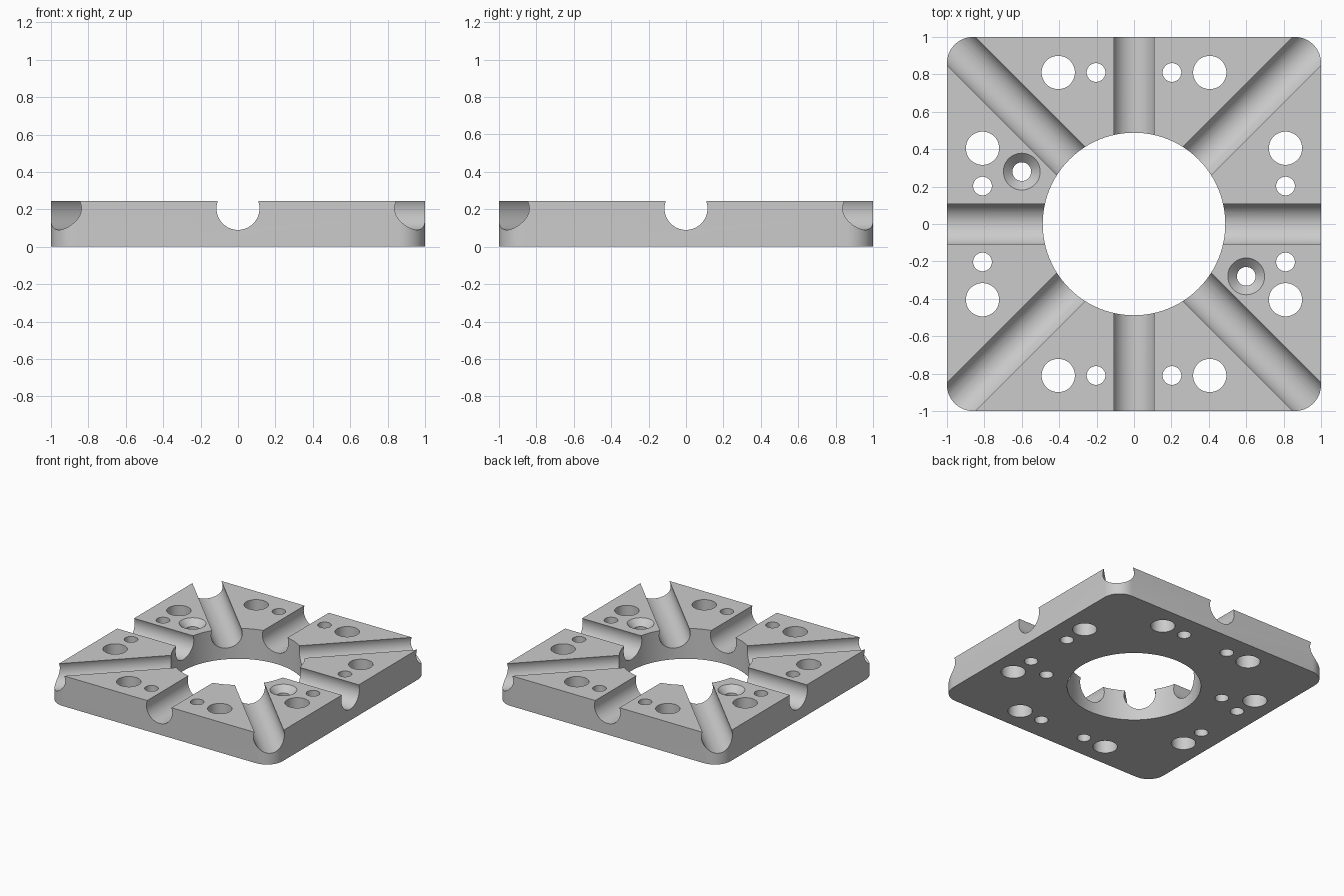
import bpy
import math

if "Cube" in bpy.data.objects:
    bpy.data.objects.remove(bpy.data.objects["Cube"])

HEIGHT = 0.245

metal = bpy.data.materials.new("satin grey metal")
metal.diffuse_color = (0.6, 0.6, 0.6, 1)
metal.use_nodes = True
metal.node_tree.nodes["Principled BSDF"].inputs["Base Color"].default_value = metal.diffuse_color


def cylinder(name, r, loc, depth=1.0, rot=(0, 0, 0), sides=48):
    bpy.ops.mesh.primitive_cylinder_add(vertices=sides, radius=r, depth=depth,
                                        location=loc, rotation=rot)
    bpy.context.object.name = name
    return bpy.context.object


def cut(target, cutter):
    mod = target.modifiers.new("cut", "BOOLEAN")
    mod.operation = "DIFFERENCE"
    mod.solver = "EXACT"
    mod.object = cutter
    bpy.context.view_layer.objects.active = target
    bpy.ops.object.modifier_apply(modifier=mod.name)
    bpy.data.objects.remove(cutter, do_unlink=True)


# Square plate with rounded vertical corners
bpy.ops.mesh.primitive_cube_add(size=1, location=(0, 0, HEIGHT / 2))
plate = bpy.context.object
plate.name = "grooved_plate"
plate.scale = (2, 2, HEIGHT)
bpy.ops.object.transform_apply(location=True, rotation=True, scale=True)
weights = plate.data.attributes.new("bevel_weight_edge", "FLOAT", "EDGE")
for edge in plate.data.edges:
    a, b = (plate.data.vertices[i].co for i in edge.vertices)
    weights.data[edge.index].value = 1.0 if abs(a.z - b.z) > 0.1 else 0.0
bevel = plate.modifiers.new("corners", "BEVEL")
bevel.limit_method = "WEIGHT"
bevel.width = 0.14
bevel.segments = 12
bpy.ops.object.modifier_apply(modifier=bevel.name)
plate.data.materials.append(metal)

# Central bore
cut(plate, cylinder("bore", 0.488, (0, 0, 0.1), sides=96))

# Round-bottomed grooves, straight and diagonal
for k in range(4):
    cut(plate, cylinder("groove", 0.115, (0, 0, 0.205), 4,
                        (math.pi / 2, 0, k * math.pi / 4), 64))

# Large and small through holes along each side
for sx in (-1, 1):
    for sy in (-1, 1):
        for x, y, r in ((0.405, 0.81, 0.089), (0.203, 0.81, 0.05)):
            cut(plate, cylinder("hole", r, (sx * x, sy * y, 0.1)))
            cut(plate, cylinder("hole", r, (sx * y, sy * x, 0.1)))

# Two countersunk screw holes
for s in (-1, 1):
    x, y = 0.6 * s, -0.28 * s
    cut(plate, cylinder("screw_hole", 0.05, (x, y, 0.1)))
    bpy.ops.mesh.primitive_cone_add(vertices=48, radius1=0.045, radius2=0.105,
                                    depth=0.06, location=(x, y, HEIGHT - 0.0235))
    cut(plate, bpy.context.object)

# Smooth bores and grooves, crisp rims
bpy.ops.object.select_all(action="DESELECT")
plate.select_set(True)
bpy.context.view_layer.objects.active = plate
bpy.ops.object.shade_smooth_by_angle(angle=math.radians(25))
